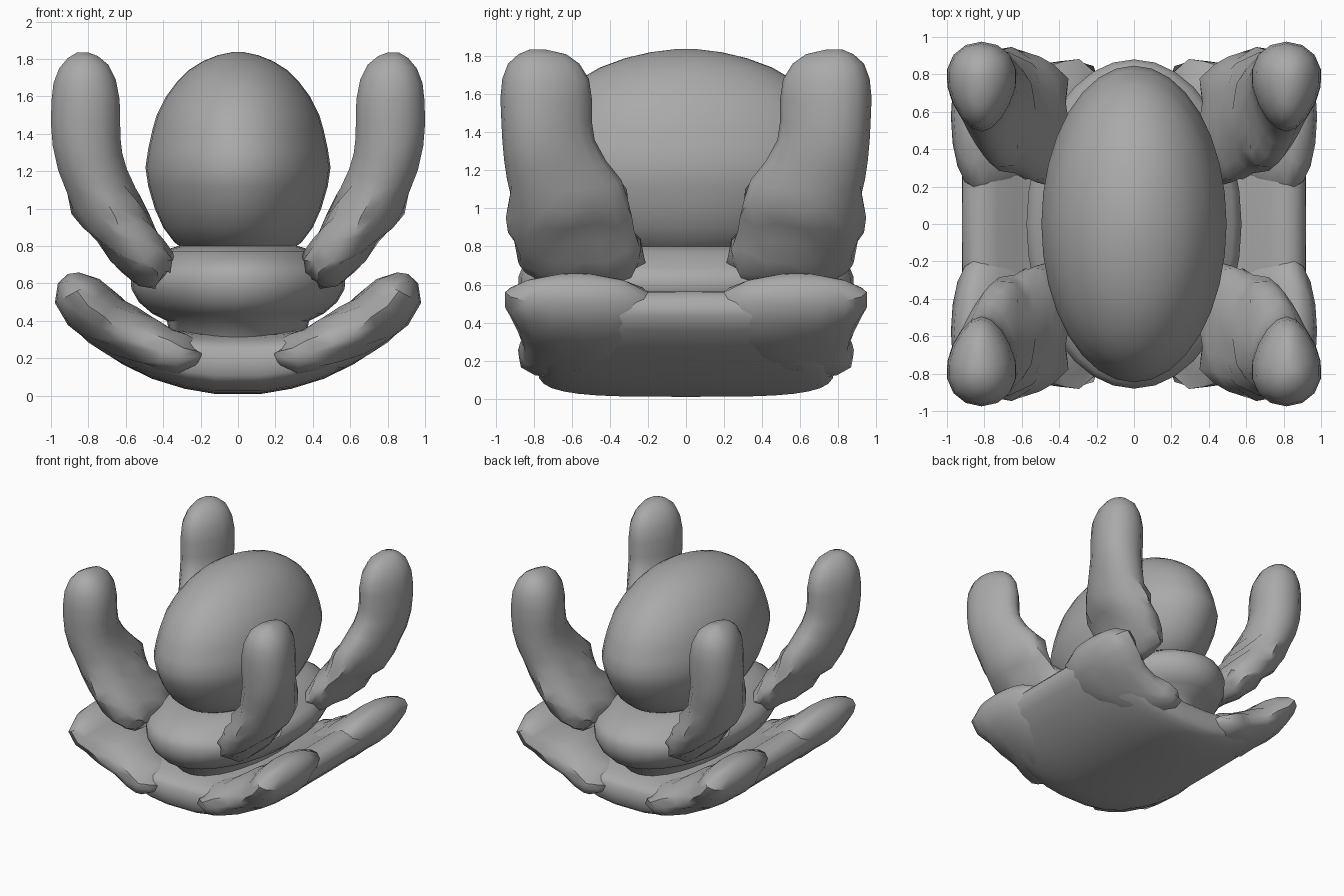
import bpy, bmesh, math, random

if "Cube" in bpy.data.objects:
    bpy.data.objects.remove(bpy.data.objects["Cube"])
random.seed(4)

grey = bpy.data.materials.new("warm grey clay")
grey.diffuse_color = (0.4, 0.4, 0.4, 1)
grey.use_nodes = True
grey.node_tree.nodes["Principled BSDF"].inputs["Base Color"].default_value = grey.diffuse_color


def loft(name, rings, mirror=(False, False)):
    """Skin a list of point rings, close both ends, mirror if asked."""
    bm = bmesh.new()
    loops = [[bm.verts.new(p) for p in ring] for ring in rings]
    n = len(loops[0])
    for a, b in zip(loops, loops[1:]):
        for i in range(n):
            j = (i + 1) % n
            bm.faces.new((a[i], a[j], b[j], b[i]))
    bm.faces.new(loops[0][::-1])
    bm.faces.new(loops[-1])
    bmesh.ops.recalc_face_normals(bm, faces=bm.faces)
    mesh = bpy.data.meshes.new(name)
    bm.to_mesh(mesh)
    bm.free()
    mesh.materials.append(grey)
    ob = bpy.data.objects.new(name, mesh)
    bpy.context.collection.objects.link(ob)
    if any(mirror):
        m = ob.modifiers.new("mirror", 'MIRROR')
        m.use_axis = (mirror[0], mirror[1], False)
        m.use_mirror_merge = False
    bpy.context.view_layer.objects.active = ob
    ob.select_set(True)
    bpy.ops.object.shade_smooth_by_angle(angle=math.radians(50))
    ob.select_set(False)
    return ob


def stacked(sections, n=32):
    """Horizontal elliptical rings from (z, half width, half length)."""
    return [[(w * math.cos(2 * math.pi * i / n), l * math.sin(2 * math.pi * i / n), z)
             for i in range(n)] for z, w, l in sections]


def limb(sections, n=16, taper=0.0, rough=0.0, rough_z=0.0):
    """Rings square to a path in the xz plane, from (x, z, half thickness, y min, y max)."""
    rings = []
    for k, (x, z, t, y0, y1) in enumerate(sections):
        a, b = sections[max(k - 1, 0)], sections[min(k + 1, len(sections) - 1)]
        dx, dz = b[0] - a[0], b[1] - a[1]
        d = math.hypot(dx, dz)
        nx, nz = -dz / d, dx / d
        yc, h = (y0 + y1) / 2, (y1 - y0) / 2
        ring = []
        for i in range(n):
            c, s = math.cos(2 * math.pi * i / n), math.sin(2 * math.pi * i / n)
            r = t * c * (1 + taper * s)
            j = rough if z < rough_z else 0
            ring.append((x + nx * r + random.uniform(-j, j),
                         yc + h * s + random.uniform(-j, j),
                         z + nz * r + random.uniform(-j, j)))
        rings.append(ring)
    return rings


# Egg resting in the middle
egg = [(0.72, .18), (0.76, .26), (0.82, .34), (0.9, .40), (1.0, .445), (1.12, .48), (1.22, .495),
       (1.32, .48), (1.42, .458), (1.5, .435), (1.6, .385), (1.68, .325), (1.74, .265),
       (1.79, .185), (1.82, .11), (1.837, .03)]
loft("egg", stacked([(z, w, w * 1.71) for z, w in egg]))

# Oval cushion under the egg
loft("cushion", stacked([(.30, .36, .62), (.40, .38, .68), (.44, .46, .79), (.50, .53, .85), (.57, .57, .88),
                         (.64, .575, .88), (.69, .53, .86), (.73, .47, .80), (.77, .42, .72),
                         (.80, .32, .55)]))

# Four tall fingers, broad and rough where they meet the cushion
tall = [(.83, 1.835, .03, .74, .82), (.83, 1.81, .08, .63, .88), (.825, 1.76, .13, .56, .935),
        (.82, 1.68, .165, .51, .965), (.815, 1.58, .18, .495, .975), (.815, 1.46, .183, .495, .97),
        (.81, 1.36, .18, .48, .965), (.79, 1.25, .175, .42, .955), (.755, 1.15, .17, .34, .94),
        (.72, 1.06, .165, .29, .94), (.67, .97, .16, .28, .935), (.62, .89, .155, .26, .92),
        (.56, .81, .15, .22, .90), (.50, .73, .14, .20, .88), (.44, .67, .12, .22, .85),
        (.40, .63, .07, .3, .75)]
loft("tall_finger", limb(tall, taper=.25, rough=.022, rough_z=1.15), (True, True))

# Curved shell below, running from side to side
half = [(.89, .53, .04, -.42, .42), (.86, .50, .09, -.55, .55), (.80, .45, .115, -.66, .66),
        (.70, .37, .125, -.72, .72), (.56, .285, .13, -.76, .76), (.42, .225, .14, -.77, .77),
        (.26, .19, .155, -.78, .78), (.12, .175, .165, -.78, .78)]
full = half + [(-x, z, t, a, b) for x, z, t, a, b in reversed(half)]


def squared(sections, n=32, p=.55):
    """Like limb, with boxier cross-sections."""
    rings = limb(sections, n)
    for ring, (x, z, t, a, b) in zip(rings, sections):
        h = (b - a) / 2
        for i, (px, py, pz) in enumerate(ring):
            c, s = math.cos(2 * math.pi * i / n), math.sin(2 * math.pi * i / n)
            f = abs(c) ** p / max(abs(c), 1e-6)
            ring[i] = (x + (px - x) * f, math.copysign(abs(s) ** p, s) * h, z + (pz - z) * f)
    return rings


loft("shell", squared(full))

# Four low fingers along the shell corners
low = [(.88, .655, .03, .50, .66), (.875, .62, .09, .32, .84), (.86, .56, .135, .2, .95),
       (.80, .48, .15, .14, .95), (.72, .41, .15, .14, .91), (.62, .345, .145, .18, .88),
       (.51, .285, .14, .25, .86), (.40, .24, .13, .3, .88), (.31, .215, .115, .32, .89),
       (.23, .205, .08, .4, .84), (.19, .20, .03, .5, .74)]
loft("low_finger", limb(low, rough=.015, rough_z=.45), (True, True))
